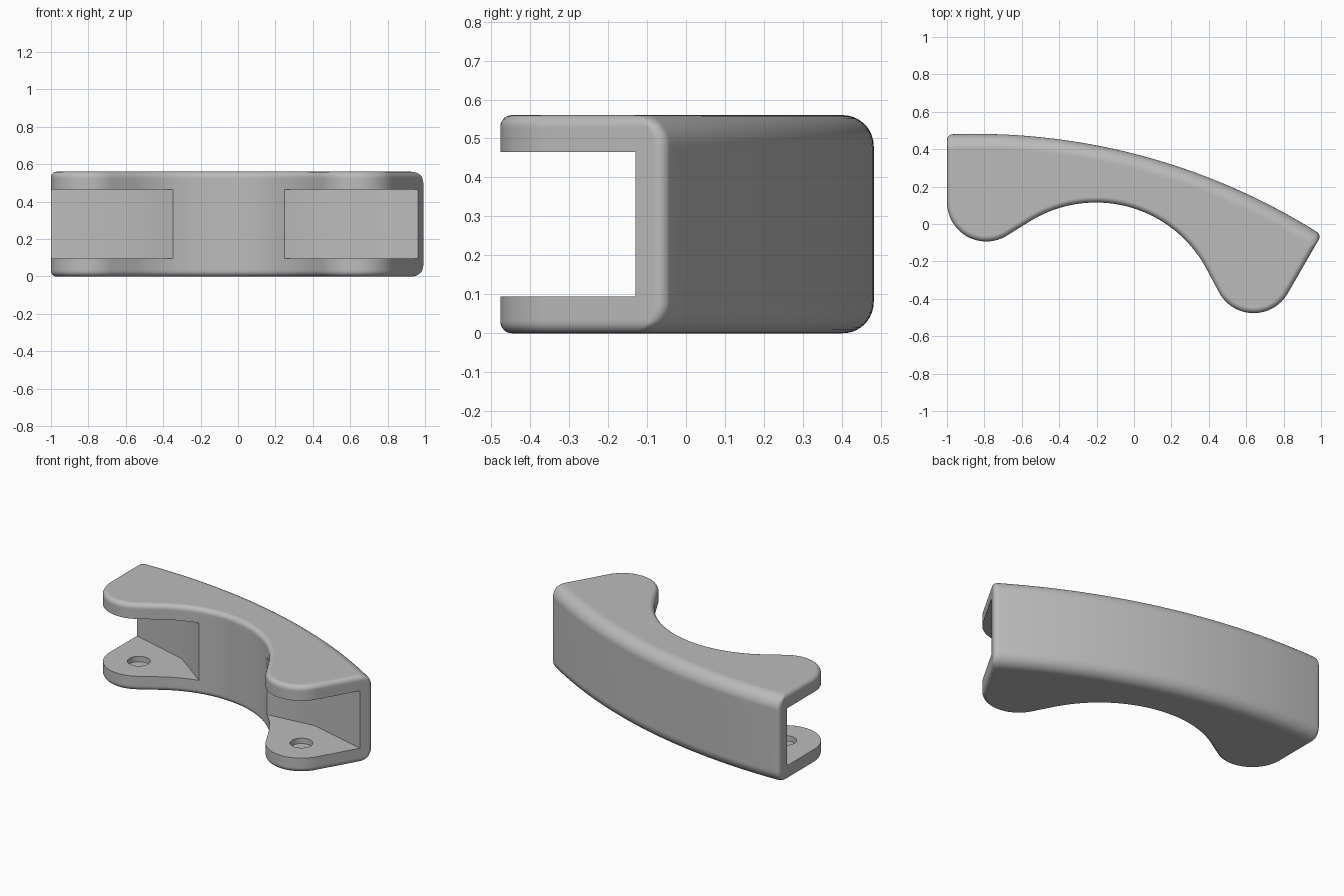
import bpy, bmesh
from math import sin, cos, acos, atan2, radians, sqrt, pi
from mathutils import Vector, Matrix

cube = bpy.data.objects.get("Cube")
if cube:
    bpy.data.objects.remove(cube)

HEIGHT = 0.56
LUG_WALL = 0.095
BACK_ROUND, EDGE_ROUND, CORNER_ROUND = 0.08, 0.03, 0.03
TILT = radians(15)
LUG = Vector((0.74, 0))            # lug centre, mirrored on the other side
LUG_R = 0.21
GRIP = Vector((0, -0.497))         # centre of the concave front arc
GRIP_R = 0.67
BACK = Vector((0, -2.99))          # centre of the long back arc
BACK_R = 3.445

# The part is symmetric in its own frame, which sits tilted in the world
PLACE = Matrix.Translation((-0.075, -0.075, 0)) @ Matrix.Rotation(-TILT, 4, 'Z')

grey = bpy.data.materials.new("plain grey")
grey.use_nodes = True
COLOUR = (0.50, 0.50, 0.50, 1)
grey.diffuse_color = COLOUR
grey.node_tree.nodes["Principled BSDF"].inputs["Base Color"].default_value = COLOUR


def arc(centre, radius, start, end, steps):
    """Points on an arc from start to end, in radians."""
    angles = [start + (end - start) * i / steps for i in range(steps + 1)]
    return [centre + radius * Vector((cos(a), sin(a))) for a in angles]


def outline(back_inset, edge_inset):
    """Closed outline, with the back and the other sides inset separately."""
    lug_r, grip_r = LUG_R - edge_inset, GRIP_R + edge_inset
    back_r = BACK_R - back_inset
    # Concave arc joined to the lug by a common tangent
    gap = LUG - GRIP
    touch = atan2(gap.y, gap.x) + acos((grip_r + lug_r) / gap.length)
    half = arc(GRIP, grip_r, pi / 2, touch, 24)
    half += arc(LUG, lug_r, touch + pi, 2 * pi - TILT, 24)
    # Straight end, then a small round into the back arc
    along = Vector((sin(TILT), cos(TILT)))
    start = LUG + (lug_r - CORNER_ROUND) * Vector((cos(TILT), -sin(TILT)))
    w = start - BACK
    b = w.dot(along)
    t = -b + sqrt(b * b - w.length_squared + (back_r - CORNER_ROUND) ** 2)
    corner = start + t * along
    turn = atan2(corner.y - BACK.y, corner.x - BACK.x)
    half += arc(corner, CORNER_ROUND, -TILT, turn, 6)
    half += arc(BACK, back_r, turn, pi / 2, 24)[1:]
    mirrored = [Vector((-p.x, p.y)) for p in reversed(half[1:-1])]
    return half + mirrored


def inset_at(depth, radius):
    """Inset of a rounded edge at a given depth below the flat face."""
    return radius - sqrt(max(0, radius ** 2 - max(0, radius - depth) ** 2))


def finish(name, bm):
    bmesh.ops.recalc_face_normals(bm, faces=bm.faces)
    mesh = bpy.data.meshes.new(name)
    bm.to_mesh(mesh)
    bm.free()
    mesh.transform(PLACE)
    mesh.materials.append(grey)
    obj = bpy.data.objects.new(name, mesh)
    bpy.context.collection.objects.link(obj)
    return obj


def loft(name, rings):
    """Solid through rings of (points, z), capped at both ends."""
    bm = bmesh.new()
    loops = [[bm.verts.new((p[0], p[1], z)) for p in pts] for pts, z in rings]
    for low, high in zip(loops, loops[1:]):
        for i in range(len(low)):
            bm.faces.new((low[i - 1], low[i], high[i], high[i - 1]))
    bm.faces.new(loops[0][::-1])
    bm.faces.new(loops[-1])
    return finish(name, bm)


# Body with rounded edges
depths = [EDGE_ROUND * (1 - cos(radians(a))) for a in range(0, 91, 15)]
depths += [BACK_ROUND * (1 - cos(radians(a))) for a in range(60, 91, 10)]
shapes = [outline(inset_at(d, BACK_ROUND), inset_at(d, EDGE_ROUND)) for d in depths]
rings = list(zip(shapes, depths))
rings += [(s, HEIGHT - d) for s, d in reversed(rings)]
body = loft("handle_body", rings)

# Cutters: an open slot between the lugs, and shallow pin holes in both lugs
cutters = []
slot = [(0.2, 0.056), (0.608, 0.215), (1.4, 0.215), (1.4, -0.6), (0.2, -0.6)]
for side in (1, -1):
    pts = [(side * x, y) for x, y in slot]
    cutters.append(loft("slot_cutter", [(pts, LUG_WALL), (pts, HEIGHT - LUG_WALL)]))
    hole = arc(Vector((side * LUG.x, 0)), 0.067, 0, 2 * pi, 32)[:-1]
    reach = LUG_WALL - 0.035
    cutters.append(loft("pin_hole_cutter", [(hole, reach), (hole, HEIGHT - reach)]))

bpy.ops.object.select_all(action='DESELECT')
bpy.context.view_layer.objects.active = body
body.select_set(True)
for cutter in cutters:
    cutter.hide_render = True
    mod = body.modifiers.new("cut", 'BOOLEAN')
    mod.operation = 'DIFFERENCE'
    mod.solver = 'EXACT'
    mod.object = cutter
    bpy.ops.object.modifier_apply(modifier=mod.name)
    bpy.data.objects.remove(cutter)

# Smooth rounds, crisp cut edges
bpy.ops.object.shade_smooth_by_angle(angle=radians(25))
weighted = body.modifiers.new("weighted_normals", 'WEIGHTED_NORMAL')
weighted.keep_sharp = True
